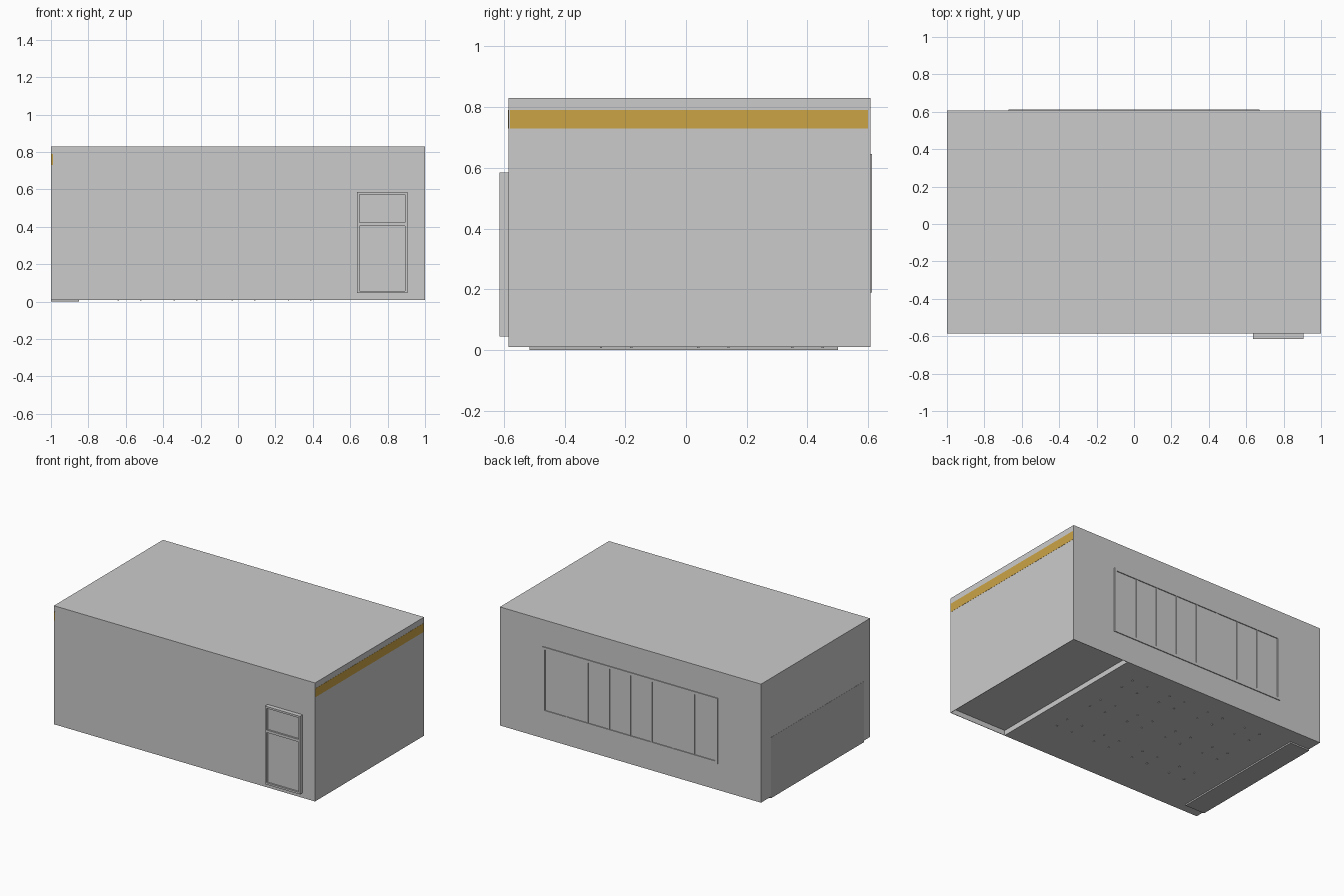
import bpy, bmesh

if "Cube" in bpy.data.objects:
    bpy.data.objects.remove(bpy.data.objects["Cube"])

GOLD = bpy.data.materials.new("gold_paint")
GOLD.diffuse_color = (0.6, 0.37, 0.06, 1)
GOLD.use_nodes = True
GOLD.node_tree.nodes["Principled BSDF"].inputs["Base Color"].default_value = GOLD.diffuse_color
DARK = bpy.data.materials.new("dark_grey")
DARK.diffuse_color = (0.5, 0.5, 0.5, 1)
DARK.use_nodes = True
DARK.node_tree.nodes["Principled BSDF"].inputs["Base Color"].default_value = DARK.diffuse_color


def finish(name, bm, mat=None):
    bmesh.ops.recalc_face_normals(bm, faces=bm.faces)
    me = bpy.data.meshes.new(name)
    bm.to_mesh(me)
    bm.free()
    if mat:
        me.materials.append(mat)
    ob = bpy.data.objects.new(name, me)
    bpy.context.collection.objects.link(ob)
    return ob


def boxes(name, spans, mat=None):
    """Several boxes in one object, each given as x0, x1, y0, y1, z0, z1."""
    bm = bmesh.new()
    for x0, x1, y0, y1, z0, z1 in spans:
        verts = bmesh.ops.create_cube(bm, size=1)["verts"]
        for v in verts:
            v.co = (x1 if v.co.x > 0 else x0,
                    y1 if v.co.y > 0 else y0,
                    z1 if v.co.z > 0 else z0)
    return finish(name, bm, mat)


def frame(x0, x1, y0, y1, z0, z1, t):
    """Four bars round a rectangle."""
    return [(x0, x0 + t, y0, y1, z0, z1), (x1 - t, x1, y0, y1, z0, z1),
            (x0 + t, x1 - t, y0, y1, z0, z0 + t), (x0 + t, x1 - t, y0, y1, z1 - t, z1)]


X, FRONT, BACK, BASE, TOP = 0.999, -0.585, 0.607, 0.01, 0.83
STEP_X, STEP_Z = 0.56, 0.045

# building body: side profile with a raised floor at the right end
bm = bmesh.new()
profile = [(-X, BASE), (STEP_X, BASE), (STEP_X, STEP_Z), (X, STEP_Z), (X, TOP), (-X, TOP)]
face = bm.faces.new([bm.verts.new((x, FRONT, z)) for x, z in profile])
ext = bmesh.ops.extrude_face_region(bm, geom=[face], use_keep_orig=True)
new = [v for v in ext["geom"] if isinstance(v, bmesh.types.BMVert)]
bmesh.ops.translate(bm, verts=new, vec=(0, BACK - FRONT, 0))
finish("building_body", bm)

# thin wall skirts round the raised floor
T = 0.003
boxes("wall_skirt", [
    (STEP_X, X, FRONT, FRONT + T, BASE, STEP_Z),
    (STEP_X, X, BACK - T, BACK, BASE, STEP_Z),
    (X - T, X, FRONT + T, BACK - T, BASE, STEP_Z)])

# gold rails along both end walls
boxes("right_rail", [(0.98, 1.0, -0.58, 0.60, 0.73, 0.79)], GOLD)
boxes("left_rail", [(-0.9985, -0.99, FRONT - 0.001, 0.60, 0.73, 0.79)], GOLD)

# large dark gate in the left wall
boxes("gate", [(-1.0, -0.85, -0.515, 0.50, 0.0, 0.42)], DARK)

# entrance door: frame, middle rail, recessed panels
boxes("door_frame", frame(0.637, 0.905, -0.615, FRONT, STEP_Z, 0.585, 0.013)
      + [(0.65, 0.892, -0.615, FRONT, 0.405, 0.423)])
boxes("door_panels", [(0.65, 0.892, -0.603, FRONT, 0.058, 0.405),
                      (0.65, 0.892, -0.603, FRONT, 0.423, 0.572)])

# long back window: frame and mullions dividing eight panes
boxes("window_frame", frame(-0.67, 0.67, BACK, 0.613, 0.19, 0.645, 0.018))
step = 1.304 / 8
boxes("window_mullions", [(-0.652 + i * step - 0.005, -0.652 + i * step + 0.005,
                           BACK, 0.611, 0.208, 0.627) for i in range(1, 8)])

# tips of furniture feet showing under the floor
feet = []
for cx in (-0.58, -0.28, 0.03, 0.33):
    for cy in (-0.23, 0.09, 0.40):
        for x in (cx - 0.06, cx + 0.06):
            for y in (cy - 0.05, cy + 0.05):
                feet.append((x - .004, x + .004, y - .004, y + .004, 0.006, 0.012))
boxes("furniture_feet", feet)
